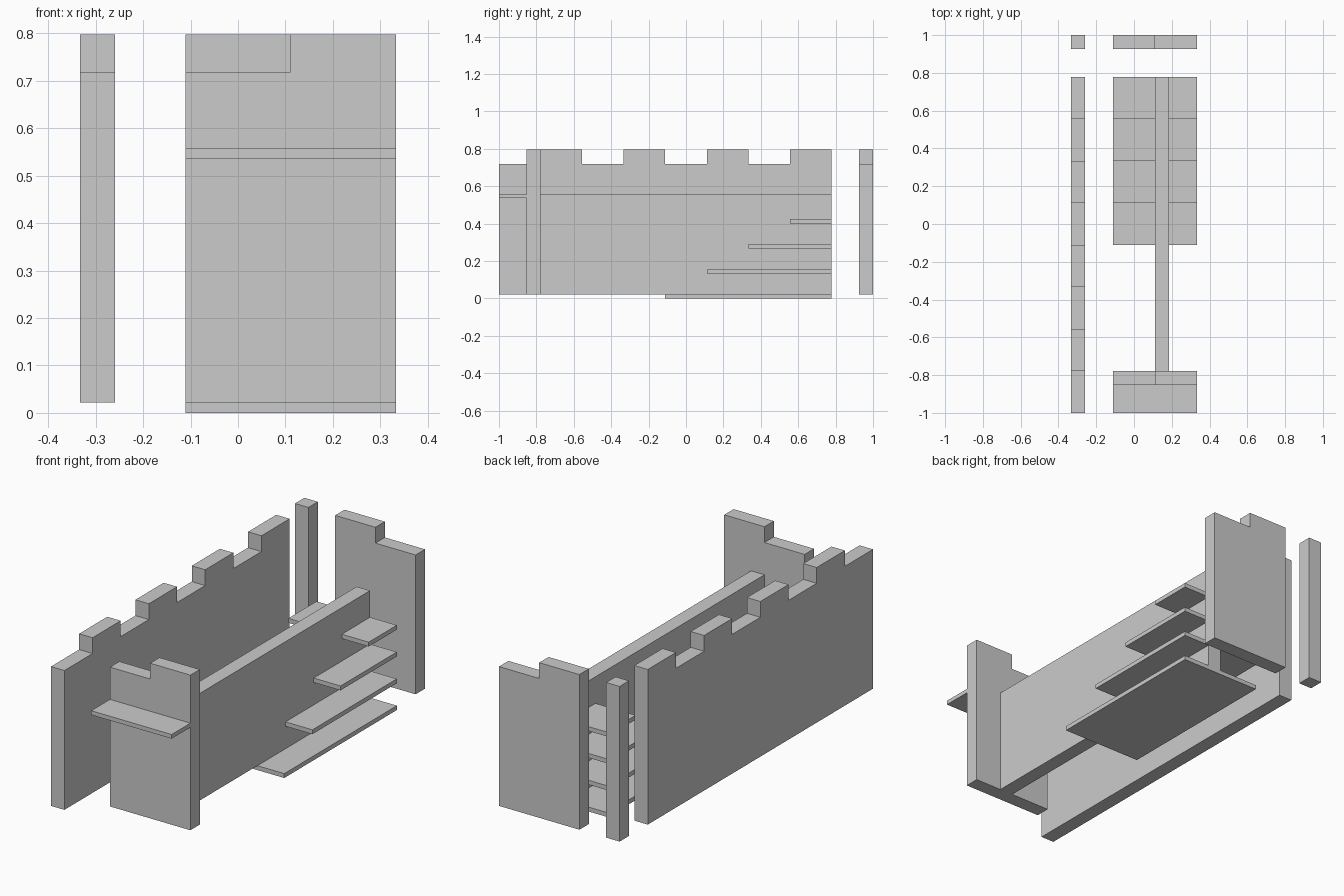
import bpy
import bmesh
from mathutils import Vector

if "Cube" in bpy.data.objects:
    bpy.data.objects.remove(bpy.data.objects["Cube"])

U = 2 / 9          # planning module
T = U / 3          # wall thickness
BASE = 0.022       # slab thickness, underside of the walls
LOW, HIGH = 0.718, 0.797


def prism(name, profile, offset, depth):
    """Extrude a closed 3D profile by the depth vector."""
    bm = bmesh.new()
    verts = [bm.verts.new(Vector(p) + Vector(offset)) for p in profile]
    face = bm.faces.new(verts)
    ext = bmesh.ops.extrude_face_region(bm, geom=[face])
    moved = [g for g in ext["geom"] if isinstance(g, bmesh.types.BMVert)]
    bmesh.ops.translate(bm, verts=moved, vec=depth)
    bmesh.ops.recalc_face_normals(bm, faces=bm.faces)
    mesh = bpy.data.meshes.new(name)
    bm.to_mesh(mesh)
    bm.free()
    obj = bpy.data.objects.new(name, mesh)
    bpy.context.collection.objects.link(obj)
    return obj


def box(name, x0, x1, y0, y1, z0, z1):
    base = [(x0, y0, z0), (x1, y0, z0), (x1, y1, z0), (x0, y1, z0)]
    return prism(name, base, (0, 0, 0), (0, 0, z1 - z0))


def crenellation(start, heights):
    """Side outline of a wall whose top steps once per module."""
    pts = [(start, BASE)]
    for i, h in enumerate(heights):
        pts += [(start + i * U, h), (start + (i + 1) * U, h)]
    return pts + [(start + len(heights) * U, BASE)]


X0, X1 = -U / 2, 1.5 * U     # width of panels and steps
Y_END = 3.5 * U              # far end of the long walls

# Long battlemented wall
side = crenellation(-1, [LOW, HIGH] * 4)
prism("battlement_wall", [(0, y, z) for y, z in side], (-1.5 * U, 0, 0), (T, 0, 0))

# Corner post behind the long wall
box("corner_post", -1.5 * U, -1.5 * U + T, 1 - T, 1, BASE, HIGH)

# Notched end panels
for name, y, heights in (("front_panel", -Y_END - T, [LOW, HIGH]),
                         ("back_panel", 1 - T, [HIGH, LOW])):
    outline = crenellation(X0, heights)
    prism(name, [(x, 0, z) for x, z in outline], (0, y, 0), (0, T, 0))

# Lower central wall
box("central_wall", U / 2, U / 2 + T, -Y_END, Y_END, BASE, 0.557)

# Stepped slabs, each one module shorter than the one below
RISE = 0.134
for i in range(4):
    box(f"step_{i + 1}", X0, X1, (i - 0.5) * U, Y_END, i * RISE, i * RISE + BASE)

# Shelf on the front panel
box("front_shelf", X0, X1, -1, -Y_END - T, 4 * RISE, 0.557)
